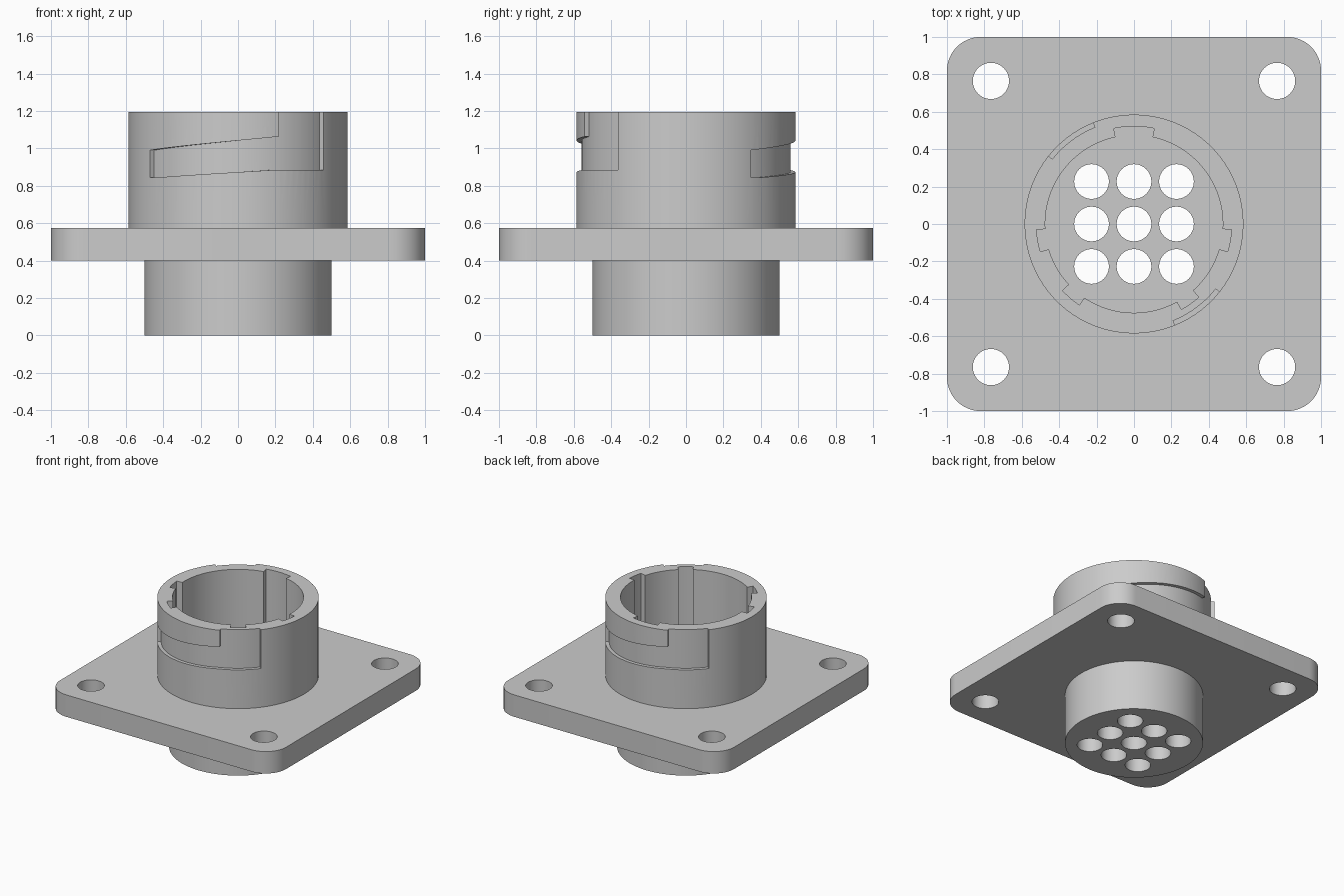
import bpy
import bmesh
from math import cos, sin, radians, pi

cube = bpy.data.objects.get("Cube")
if cube:
    bpy.data.objects.remove(cube, do_unlink=True)

grey = bpy.data.materials.new("light grey plastic")
grey.use_nodes = True
grey.diffuse_color = (0.6, 0.6, 0.6, 1)
grey.node_tree.nodes["Principled BSDF"].inputs["Base Color"].default_value = (0.6, 0.6, 0.6, 1)


def finish(name, bm):
    bmesh.ops.recalc_face_normals(bm, faces=bm.faces)
    mesh = bpy.data.meshes.new(name)
    bm.to_mesh(mesh)
    bm.free()
    mesh.materials.append(grey)
    obj = bpy.data.objects.new(name, mesh)
    bpy.context.collection.objects.link(obj)
    return obj


def arc(r, start, end, steps, cx=0, cy=0):
    angles = [radians(start + (end - start) * i / steps) for i in range(steps + 1)]
    return [(cx + r * cos(a), cy + r * sin(a)) for a in angles]


def circle(r, steps, cx=0, cy=0):
    return arc(r, 0, 360, steps, cx, cy)[:-1]


def prism(name, outline, z0, z1):
    bm = bmesh.new()
    low = bm.faces.new([bm.verts.new((x, y, z0)) for x, y in outline])
    top = bmesh.ops.extrude_face_region(bm, geom=[low])["geom"]
    for v in top:
        if isinstance(v, bmesh.types.BMVert):
            v.co.z = z1
    return finish(name, bm)


def curved_slot(name, start, end, bottom, top, turn, r0=0.558, r1=0.66, steps=28):
    """Ring segment whose bottom and top heights change along the sweep."""
    bm = bmesh.new()
    rings = []
    for i in range(steps + 1):
        t = i / steps
        a = radians(start + (end - start) * t + turn)
        z0, z1 = bottom(t), top(t)
        rings.append([bm.verts.new((r * cos(a), r * sin(a), z))
                      for r, z in ((r0, z0), (r1, z0), (r1, z1), (r0, z1))])
    for a, b in zip(rings, rings[1:]):
        for k in range(4):
            m = (k + 1) % 4
            bm.faces.new((a[k], a[m], b[m], b[k]))
    bm.faces.new(rings[0])
    bm.faces.new(rings[-1])
    return finish(name, bm)


def combine(target, tool, operation):
    tool.hide_render = True
    mod = target.modifiers.new(operation.title(), "BOOLEAN")
    mod.operation = operation
    mod.solver = "EXACT"
    mod.object = tool
    bpy.ops.object.select_all(action="DESELECT")
    bpy.context.view_layer.objects.active = target
    target.select_set(True)
    bpy.ops.object.modifier_apply(modifier=mod.name)
    bpy.data.objects.remove(tool, do_unlink=True)


# Square flange with rounded corners
outline = []
for k, (sx, sy) in enumerate(((1, 1), (-1, 1), (-1, -1), (1, -1))):
    outline += arc(0.18, 90 * k, 90 * k + 90, 12, 0.82 * sx, 0.82 * sy)
body = prism("connector_body", outline, 0.40, 0.575)

# Rear barrel and front shell
combine(body, prism("rear_barrel", circle(0.5, 96), 0, 0.5), "UNION")
combine(body, prism("front_shell", circle(0.585, 96), 0.45, 1.195), "UNION")

# Keyed socket bore: plain wall with five wider keyways
keyways = [(-16.5, -3.3), (78, 102), (183.3, 196.5), (223, 236), (299, 311.5)]
bore = []
for (start, end), following in zip(keyways, keyways[1:] + [(343.5, 0)]):
    bore += arc(0.522, start, end, 5)
    bore += arc(0.475, end, following[0], max(3, int((following[0] - end) / 4)))
combine(body, prism("socket_bore", bore, 0.575, 1.4), "DIFFERENCE")

# Contact holes through the floor
for i in (-1, 0, 1):
    for j in (-1, 0, 1):
        hole = circle(0.093, 32, 0.227 * i, 0.227 * j)
        combine(body, prism("contact_hole", hole, -0.2, 0.8), "DIFFERENCE")

# Mounting holes in the flange corners
for sx in (-1, 1):
    for sy in (-1, 1):
        hole = circle(0.097, 32, 0.765 * sx, 0.765 * sy)
        combine(body, prism("mounting_hole", hole, 0.2, 0.8), "DIFFERENCE")

# Two opposite bayonet grooves: sloping track plus entry open at the rim
for turn in (0, 180):
    track = curved_slot("bayonet_track", -143.5, -66,
                        lambda t: 0.845 + 0.04 * min(1, max(0, (t - 0.1) / 0.85)),
                        lambda t: 0.99 + 0.075 * t, turn)
    combine(body, track, "DIFFERENCE")
    entry = curved_slot("bayonet_entry", -68, -38.5,
                        lambda t: 0.885, lambda t: 1.4, turn)
    combine(body, entry, "DIFFERENCE")

bpy.ops.object.select_all(action="DESELECT")
body.select_set(True)
bpy.context.view_layer.objects.active = body
bpy.ops.object.shade_smooth_by_angle(angle=pi / 6)
